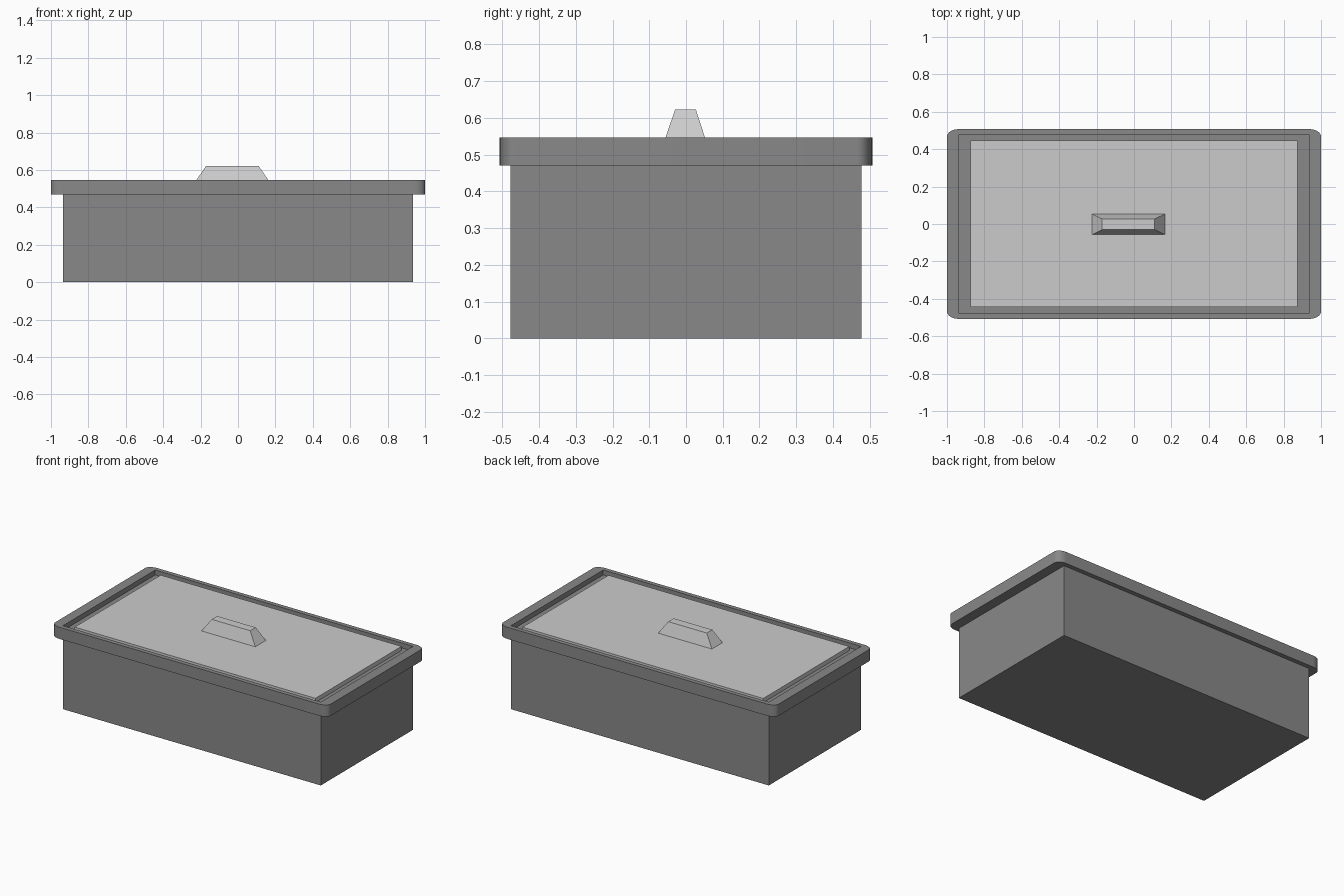
import bpy, bmesh
from math import sin, cos, pi

if "Cube" in bpy.data.objects:
    bpy.data.objects.remove(bpy.data.objects["Cube"])

def material(name, v):
    m = bpy.data.materials.new(name)
    m.diffuse_color = (v, v, v, 1)
    m.use_nodes = True
    m.node_tree.nodes["Principled BSDF"].inputs["Base Color"].default_value = m.diffuse_color
    return m

dark = material("dark_grey", 0.25)
light = material("light_grey", 0.55)

def finish(bm, name, mat):
    bmesh.ops.remove_doubles(bm, verts=bm.verts, dist=1e-5)
    bmesh.ops.recalc_face_normals(bm, faces=bm.faces)
    me = bpy.data.meshes.new(name)
    bm.to_mesh(me)
    bm.free()
    ob = bpy.data.objects.new(name, me)
    ob.data.materials.append(mat)
    bpy.context.collection.objects.link(ob)
    return ob

def add_frustum(bm, low, high):
    # each level is (x0, x1, y0, y1, z)
    rings = []
    for x0, x1, y0, y1, z in (low, high):
        rings.append([bm.verts.new((x, y, z)) for x, y in
                      ((x0, y0), (x1, y0), (x1, y1), (x0, y1))])
    a, b = rings
    bm.faces.new(a[::-1])
    bm.faces.new(b)
    for i in range(4):
        j = (i + 1) % 4
        bm.faces.new((a[i], a[j], b[j], b[i]))

def block(name, low, high, mat):
    bm = bmesh.new()
    add_frustum(bm, low, high)
    return finish(bm, name, mat)

BX, BY = 0.935, 0.478
RIM_LOW, RIM_TOP, GROOVE, LID = 0.47, 0.547, 0.515, 0.542

# box body, its top is the groove floor around the lid
block("box_body", (-BX, BX, -BY, BY, 0), (-BX, BX, -BY, BY, GROOVE), dark)

# rim with rounded outer corners and a square inner opening
outer, inner = [], []
N = 8
for q, (sx, sy) in enumerate(((1, 1), (-1, 1), (-1, -1), (1, -1))):
    for k in range(N + 1):
        t = q * pi / 2 + k * pi / 2 / N
        outer.append((sx * 0.94 + 0.06 * cos(t), sy * 0.467 + 0.04 * sin(t)))
        inner.append((sx * BX, sy * BY))
bm = bmesh.new()
loops = [[bm.verts.new((x, y, z)) for x, y in pts] for pts, z in
         ((inner, RIM_LOW), (outer, RIM_LOW), (outer, RIM_TOP), (inner, RIM_TOP))]
n = len(outer)
for li in range(4):
    a, b = loops[li], loops[(li + 1) % 4]
    for i in range(n):
        j = (i + 1) % n
        bm.faces.new((a[i], a[j], b[j], b[i]))
rim = finish(bm, "rim", dark)
bpy.context.view_layer.objects.active = rim
rim.select_set(True)
bpy.ops.object.shade_smooth_by_angle()

# lid panel and tapered handle
block("lid_panel", (-0.873, 0.873, -0.445, 0.447, GROOVE),
      (-0.873, 0.873, -0.445, 0.447, LID), light)
block("lid_handle", (-0.225, 0.165, -0.057, 0.053, LID),
      (-0.17, 0.11, -0.03, 0.027, 0.622), light)
